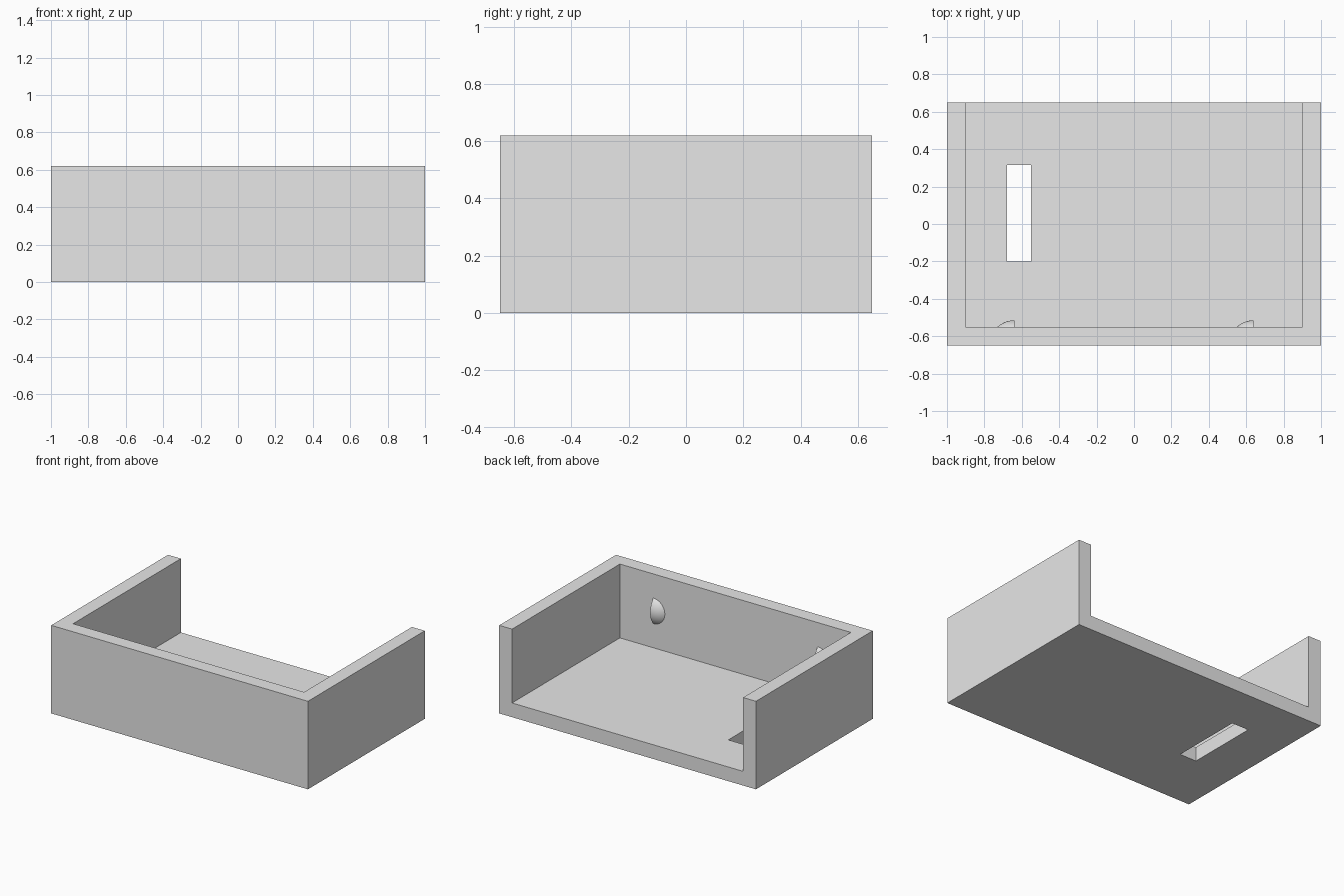
import bpy, bmesh
from mathutils import Matrix, Vector

cube = bpy.data.objects.get("Cube")
if cube:
    bpy.data.objects.remove(cube, do_unlink=True)

grey = bpy.data.materials.new("plain grey")
grey.use_nodes = True
grey.diffuse_color = (0.8, 0.8, 0.8, 1)
grey.node_tree.nodes["Principled BSDF"].inputs["Base Color"].default_value = (0.8, 0.8, 0.8, 1)

HALF_X, HALF_Y, HEIGHT, WALL = 1.0, 0.65, 0.62, 0.1
INNER_FRONT = -HALF_Y + WALL


def make_object(name, bm):
    mesh = bpy.data.meshes.new(name)
    bm.to_mesh(mesh)
    bm.free()
    mesh.materials.append(grey)
    obj = bpy.data.objects.new(name, mesh)
    bpy.context.collection.objects.link(obj)
    return obj


def box(name, low, high):
    low, high = Vector(low), Vector(high)
    bm = bmesh.new()
    bmesh.ops.create_cube(bm, size=1, matrix=Matrix.Translation((low + high) / 2)
                          @ Matrix.Diagonal((*(high - low), 1)))
    return make_object(name, bm)


def cut(obj, cutter):
    mod = obj.modifiers.new("cut", "BOOLEAN")
    mod.operation, mod.solver, mod.object = "DIFFERENCE", "EXACT", cutter
    bpy.context.view_layer.objects.active = obj
    bpy.ops.object.modifier_apply(modifier=mod.name)
    bpy.data.objects.remove(cutter, do_unlink=True)


# Tray: solid block with a cavity open at the top and back, and a slot in the floor
tray = box("tray", (-HALF_X, -HALF_Y, 0), (HALF_X, HALF_Y, HEIGHT))
cut(tray, box("cavity_cutter", (-HALF_X + WALL, INNER_FRONT, WALL),
              (HALF_X - WALL, HALF_Y + 1, HEIGHT + 1)))
cut(tray, box("slot_cutter", (-0.68, -0.2, -1), (-0.55, 0.315, 1)))


def catch_bump(name, x):
    """Half of a shallow dome on the inside of the front wall."""
    radius, rise = 0.133, 0.035
    centre = Vector((x, INNER_FRONT + rise - radius, 0.36))
    bm = bmesh.new()
    bmesh.ops.create_uvsphere(bm, u_segments=64, v_segments=48, radius=radius,
                              matrix=Matrix.Translation(centre))
    planes = (((x, INNER_FRONT - 0.005, 0), (0, -1, 0)), (centre, (1, 0, 0)))
    for point, normal in planes:
        bmesh.ops.bisect_plane(bm, geom=bm.verts[:] + bm.edges[:] + bm.faces[:], dist=1e-5,
                               plane_co=point, plane_no=normal, clear_outer=True)
        rim = [e for e in bm.edges if e.is_boundary]
        bmesh.ops.holes_fill(bm, edges=rim, sides=0)
    bmesh.ops.recalc_face_normals(bm, faces=bm.faces[:])
    obj = make_object(name, bm)
    bpy.ops.object.select_all(action="DESELECT")
    obj.select_set(True)
    bpy.context.view_layer.objects.active = obj
    bpy.ops.object.shade_smooth_by_angle(angle=0.5)


# Catch bumps
for side, x in (("left", 0.64), ("right", -0.64)):
    catch_bump(side + "_catch_bump", x)
